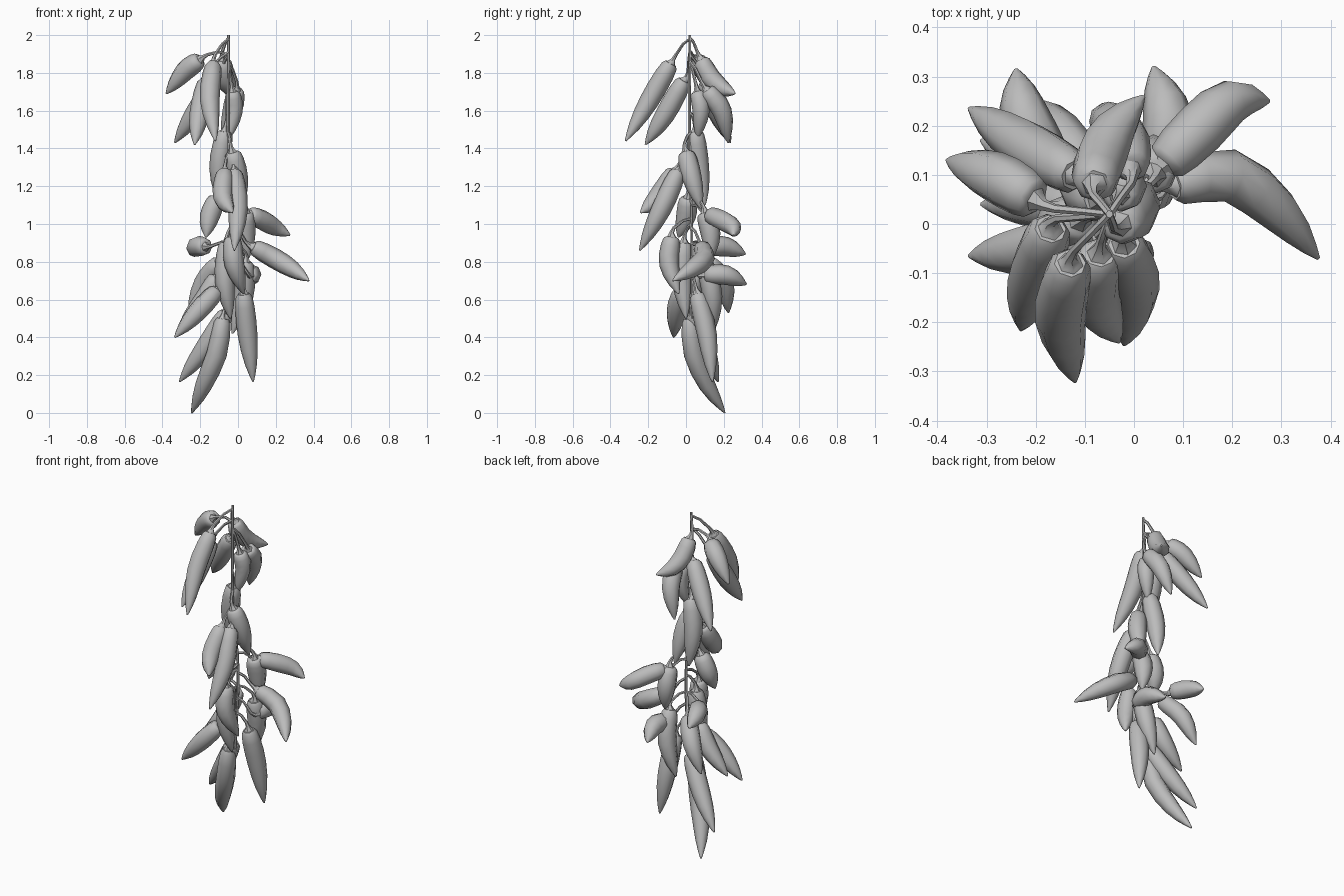
import bpy, bmesh, math
from mathutils import Vector

cube = bpy.data.objects.get("Cube")
if cube:
    bpy.data.objects.remove(cube, do_unlink=True)

grey = bpy.data.materials.new("plain_grey")
grey.use_nodes = True
shade = (0.5, 0.5, 0.5, 1)
grey.diffuse_color = shade
grey.node_tree.nodes["Principled BSDF"].inputs["Base Color"].default_value = shade


def through(points, t):
    """Point on a smooth curve passing through all the given points."""
    n = len(points) - 1
    i = min(int(t * n), n - 1)
    u = t * n - i
    p1, p2 = points[i], points[i + 1]
    p0 = points[i - 1] if i else p1 * 2 - p2
    p3 = points[i + 2] if i + 2 <= n else p2 * 2 - p1
    return 0.5 * (2 * p1 + (p2 - p0) * u
                  + (2 * p0 - 5 * p1 + 4 * p2 - p3) * u ** 2
                  + (3 * p1 - p0 - 3 * p2 + p3) * u ** 3)


def loft(name, points, profile, sides):
    """Sweep a round section along a curve; profile holds (position, radius)."""
    points = [Vector(p) for p in points]
    centres = [through(points, t) for t, r in profile]
    bm = bmesh.new()
    rings = []
    axis = None
    for i, (t, radius) in enumerate(profile):
        ahead = centres[min(i + 1, len(centres) - 1)]
        tangent = (ahead - centres[max(i - 1, 0)]).normalized()
        if axis is None:
            axis = tangent.orthogonal()
        axis = (axis - tangent * axis.dot(tangent)).normalized()
        other = tangent.cross(axis)
        ring = []
        for k in range(sides):
            a = math.tau * k / sides
            offset = axis * math.cos(a) + other * math.sin(a)
            ring.append(bm.verts.new(centres[i] + offset * radius))
        rings.append(ring)
    for low, high in zip(rings, rings[1:]):
        for k in range(sides):
            j = (k + 1) % sides
            bm.faces.new((low[k], low[j], high[j], high[k]))
    bm.faces.new(rings[0][::-1])
    bm.faces.new(rings[-1])
    bmesh.ops.recalc_face_normals(bm, faces=bm.faces)
    mesh = bpy.data.meshes.new(name)
    bm.to_mesh(mesh)
    bm.free()
    mesh.materials.append(grey)
    obj = bpy.data.objects.new(name, mesh)
    bpy.context.collection.objects.link(obj)
    bpy.ops.object.select_all(action="DESELECT")
    obj.select_set(True)
    bpy.context.view_layer.objects.active = obj
    bpy.ops.object.shade_smooth_by_angle(angle=math.radians(50))


POD = [(0, 0.62), (0.04, 0.84), (0.16, 0.98), (0.35, 1.04), (0.52, 1),
       (0.68, 0.86), (0.82, 0.62), (0.93, 0.32), (1, 0.08)]
CORD = [Vector(p) for p in ((-0.05, 0.02, 2), (-0.05, 0.02, 1.4),
                            (-0.02, 0.03, 1), (-0.04, 0.03, 0.5))]


def cord_at(z):
    """Centre of the hanging cord at a height."""
    for a, b in zip(CORD, CORD[1:]):
        if z >= b.z:
            return a.lerp(b, (a.z - z) / (a.z - b.z))
    return CORD[-1].copy()


def pepper(name, *path, rise=0.1, width=0.052):
    """One pod with its cap and a stem running back to the cord."""
    base, following = Vector(path[0]), Vector(path[1])
    loft(name, path, [(t, r * width) for t, r in POD], 8)
    back = (base - following).normalized()
    # Cap and stem share one sweep that flares onto the pod
    top = cord_at(min(base.z + rise, 1.985))
    bend = base + back * 0.04
    middle = bend.lerp(top, 0.5) + Vector((0, 0, 0.015))
    loft(name + "_stem", (base - back * 0.012, bend, middle, top),
         [(0, width * 0.68), (0.12, width * 0.42), (0.24, 0.012),
          (0.4, 0.009), (0.7, 0.008), (1, 0.008)], 6)


# Hanging cord
loft("cord", CORD, [(i / 12, 0.008) for i in range(13)], 6)

# Upper cluster
pepper("upper_right_pod", (-.2, .05, 1.87), (-.28, .095, 1.81), (-.38, .13, 1.69), rise=.03)
pepper("upper_front_pod", (-.13, -.08, 1.85), (-.15, -.19, 1.66), (-.12, -.32, 1.44), rise=.13)
pepper("upper_back_pod", (-.08, .08, 1.87), (-.07, .125, 1.78), (-.04, .19, 1.72), (.02, .26, 1.69), rise=.12)
pepper("upper_low_front_pod", (-.17, -.01, 1.76), (-.205, -.11, 1.58), (-.23, -.215, 1.42), rise=.15)
pepper("upper_low_right_pod", (-.12, .1, 1.75), (-.22, .16, 1.6), (-.335, .235, 1.43), rise=.15)
pepper("upper_low_back_pod", (-.01, .11, 1.71), (-.03, .19, 1.6), (-.08, .225, 1.43), rise=.15)
pepper("upper_inner_pod", (-.03, .06, 1.7), (-.02, .08, 1.6), (-.05, .06, 1.45), rise=.15, width=.045)

# Middle cluster
pepper("long_neck_pod", (-.07, .05, 1.49), (-.1, .07, 1.3), (-.09, .1, 1.1))
pepper("neck_pod", (-.03, 0, 1.38), (.0, .03, 1.25), (.02, .08, 1.08))
pepper("middle_front_pod", (-.02, -.04, 1.28), (.0, -.13, 1.08), (-.02, -.245, .86))
pepper("middle_small_pod", (-.07, -.06, 1.28), (-.08, -.15, 1.14), (-.03, -.24, 1.06))
pepper("middle_right_pod", (-.11, .01, 1.14), (-.15, .0, 1.04), (-.17, -.04, .93))
pepper("middle_left_pod", (.06, .12, 1.05), (.13, .19, 1.02), (.2, .25, .98), (.275, .25, .94), rise=.05)
pepper("long_left_pod", (.08, .08, .88), (.19, .1, .82), (.29, .03, .76), (.375, -.07, .7))
pepper("middle_back_pod", (.04, .1, 1.06), (.04, .13, .95), (.05, .13, .81))
pepper("right_back_pod", (-.17, .12, .88), (-.22, .21, .88), (-.24, .315, .84), rise=.02)

# Lower cluster
pepper("lower_front_pod", (-.03, -.075, .93), (-.02, -.09, .79), (.03, -.04, .63))
pepper("lower_centre_pod", (-.06, -.01, .9), (-.07, -.02, .7), (-.04, 0, .5))
pepper("lower_left_back_pod", (.06, .1, .73), (.07, .21, .73), (.04, .32, .68))
pepper("lower_back_pod", (.04, .1, .8), (.03, .14, .62), (-.03, .14, .42))
pepper("lower_right_back_pod", (-.1, .12, .8), (-.18, .2, .69), (-.26, .225, .53))
pepper("lower_right_pod", (-.11, -.02, .65), (-.21, -.05, .54), (-.335, -.065, .4))
pepper("lower_inner_right_pod", (-.11, .03, .72), (-.18, .04, .6), (-.31, .04, .46))
pepper("bottom_left_pod", (.03, .06, .63), (.05, .11, .42), (.08, .14, .165))
pepper("bottom_right_pod", (-.06, .04, .53), (-.17, .1, .35), (-.31, .17, .165))
pepper("bottom_pod", (-.08, .02, .5), (-.11, .04, .32), (-.18, .11, .15), (-.245, .205, 0))
